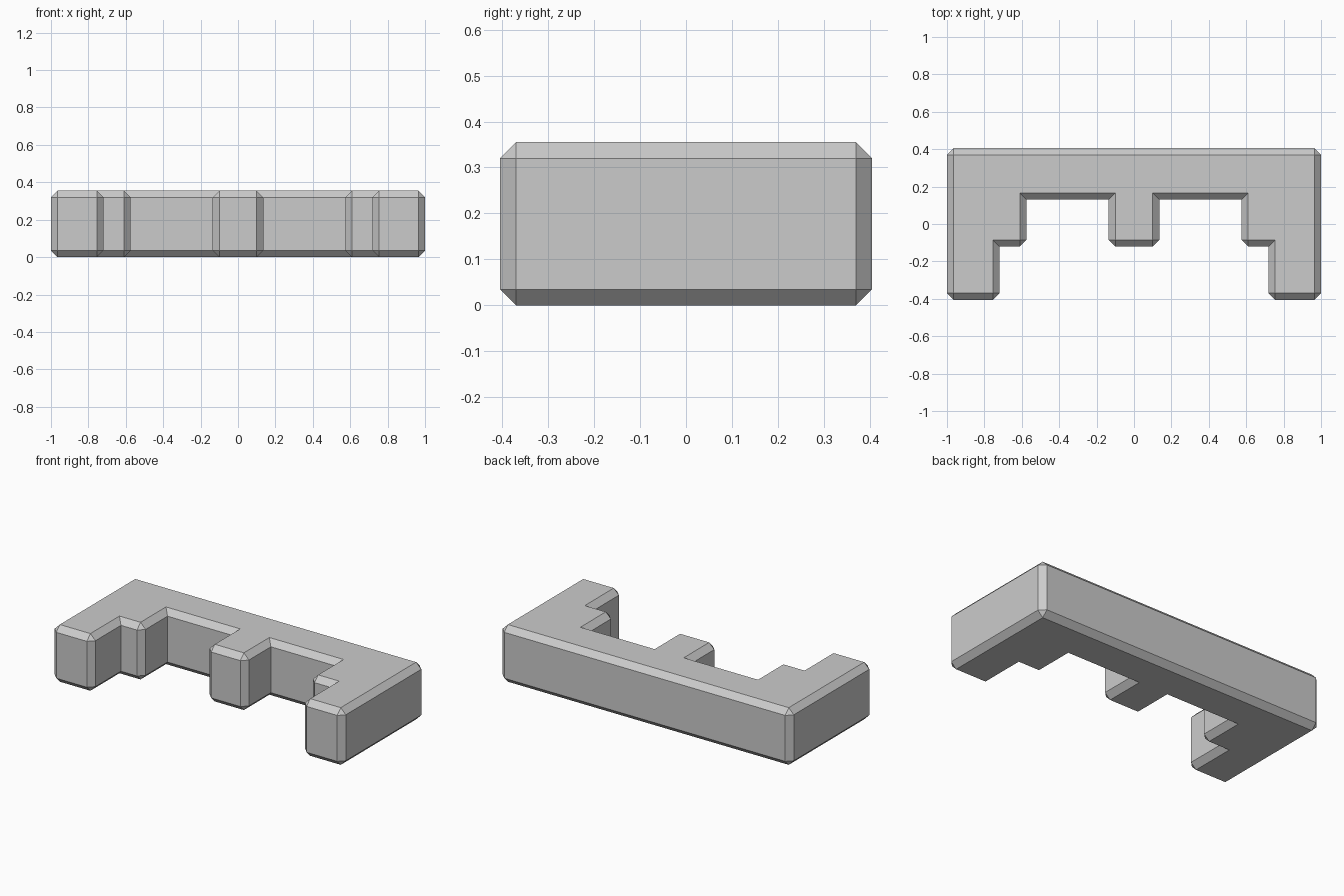
import bpy
import bmesh
from mathutils import Vector

cube = bpy.data.objects.get("Cube")
if cube:
    bpy.data.objects.remove(cube, do_unlink=True)

HEIGHT = 0.355
CHAMFER = 0.035

# Grey stone material
grey = bpy.data.materials.new("plain grey")
grey.use_nodes = True
grey.diffuse_color = (0.6, 0.6, 0.6, 1)
grey.node_tree.nodes["Principled BSDF"].inputs["Base Color"].default_value = grey.diffuse_color

# Half of the plan outline, from the centre tooth round to the back corner
half = [(0.135, -0.12), (0.135, 0.13), (0.575, 0.13), (0.575, -0.12),
        (0.72, -0.12), (0.72, -0.405), (1, -0.405), (1, 0.405)]
outline = half + [(-x, y) for x, y in reversed(half)]

# Extrude the mirrored outline into a solid block
bm = bmesh.new()
base = bm.faces.new([bm.verts.new((x, y, 0)) for x, y in outline])
top = bmesh.ops.extrude_face_region(bm, geom=[base], use_keep_orig=True)
bmesh.ops.translate(bm, vec=Vector((0, 0, HEIGHT)),
                    verts=[g for g in top["geom"] if isinstance(g, bmesh.types.BMVert)])
bmesh.ops.recalc_face_normals(bm, faces=bm.faces[:])

# Chamfer the outward edges only, leaving the inner corners sharp
convex = [e for e in bm.edges if e.is_manifold and e.calc_face_angle_signed() > 0.1]
bmesh.ops.bevel(bm, geom=convex, offset=CHAMFER, offset_type='OFFSET',
                segments=1, profile=0.5, affect='EDGES', clamp_overlap=False)
bmesh.ops.recalc_face_normals(bm, faces=bm.faces[:])

mesh = bpy.data.meshes.new("notched_block")
bm.to_mesh(mesh)
bm.free()
mesh.materials.append(grey)
block = bpy.data.objects.new("notched_block", mesh)
bpy.context.scene.collection.objects.link(block)
